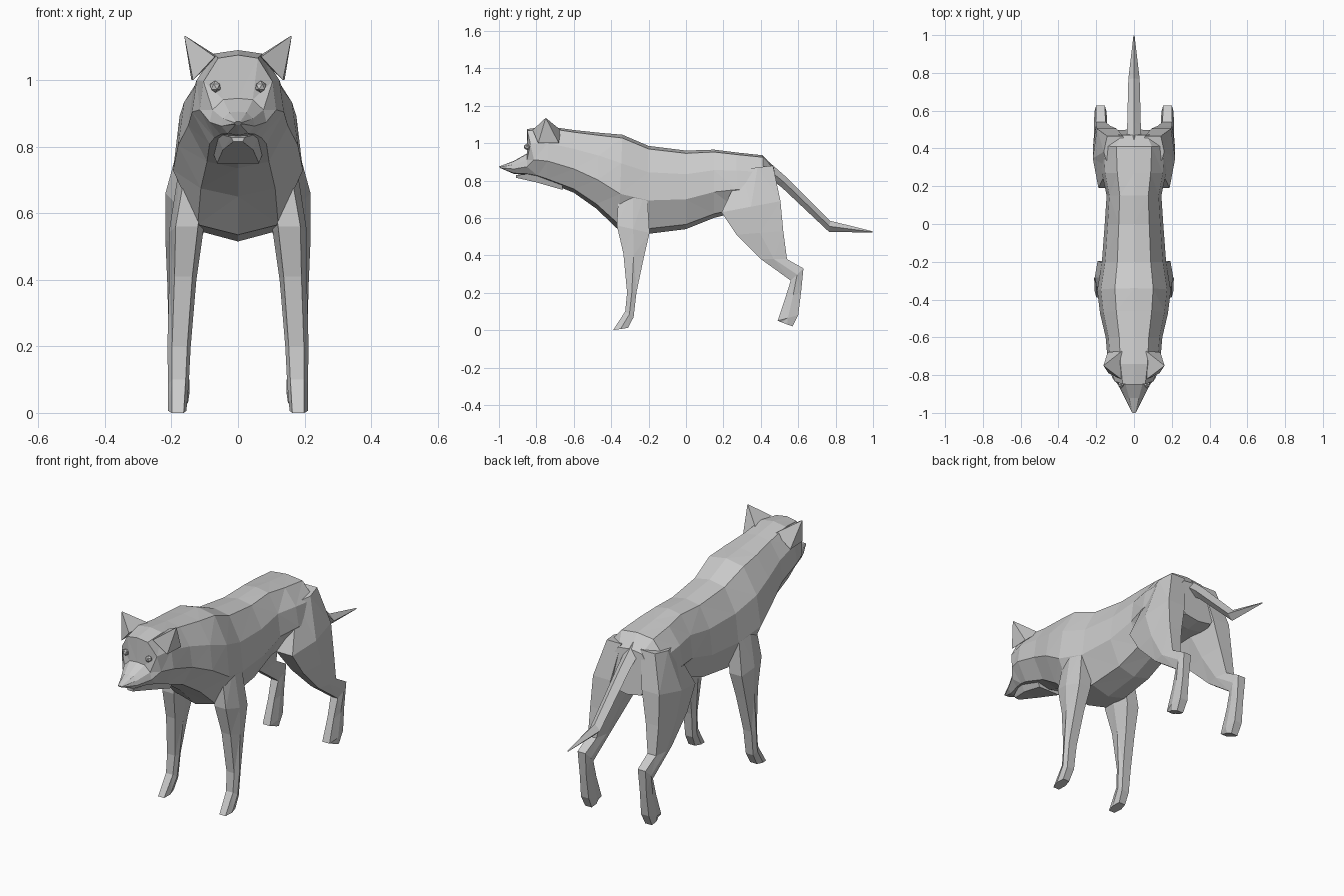
import bpy, bmesh
from mathutils import Vector

if "Cube" in bpy.data.objects:
    bpy.data.objects.remove(bpy.data.objects["Cube"])


def loft(name, rings):
    """Skin a list of equal-length point rings, cap both ends, keep flat triangles."""
    bm = bmesh.new()
    loops = [[bm.verts.new(p) for p in ring] for ring in rings]
    n = len(loops[0])
    for a, b in zip(loops, loops[1:]):
        for i in range(n):
            j = (i + 1) % n
            bm.faces.new((a[i], a[j], b[j], b[i]))
    bm.faces.new(loops[0])
    bm.faces.new(loops[-1])
    bmesh.ops.recalc_face_normals(bm, faces=bm.faces)
    bmesh.ops.triangulate(bm, faces=bm.faces)
    bmesh.ops.recalc_face_normals(bm, faces=bm.faces)
    me = bpy.data.meshes.new(name)
    bm.to_mesh(me)
    bm.free()
    ob = bpy.data.objects.new(name, me)
    bpy.context.collection.objects.link(ob)
    return ob


def mirrored(ob):
    ob.modifiers.new("Mirror", 'MIRROR').use_mirror_merge = False
    return ob


def body_ring(y_top, y_bot, w, top, bot):
    half = [(0, 1), (.52, .965), (.9, .7), (1, .38), (.62, .06), (0, 0)]
    full = half + [(-x, f) for x, f in half[-2:0:-1]]
    return [(x * w, y_bot + (y_top - y_bot) * f, bot + (top - bot) * f) for x, f in full]


def leg_ring(yf, zf, yb, zb, xi, xo):
    d, ym, zm = xo - xi, (yf + yb) / 2, (zf + zb) / 2
    return [(xi + .15 * d, yf, zf), (xo - .2 * d, yf, zf), (xo, ym, zm),
            (xo - .15 * d, yb, zb), (xi + .15 * d, yb, zb), (xi, ym, zm)]


# head, neck and torso: top y, bottom y, half width, top z, bottom z
loft("body", [body_ring(*r) for r in [
    (-1.00, -.99, .012, .875, .865),
    (-.92, -.92, .05, .905, .835),
    (-.85, -.85, .085, .945, .83),
    (-.85, -.79, .115, 1.075, .81),
    (-.74, -.74, .138, 1.09, .79),
    (-.60, -.60, .15, 1.07, .735),
    (-.46, -.48, .18, 1.055, .65),
    (-.34, -.36, .195, 1.045, .535),
    (-.20, -.20, .17, .985, .515),
    (0, 0, .155, .96, .54),
    (.15, .15, .145, .965, .60),
    (.27, .27, .17, .95, .63),
    (.41, .42, .18, .935, .63),
    (.47, .50, .13, .87, .64)]])

# lower jaw
loft("lower_jaw", [[(-w, y, t), (w, y, t), (w * .7, y, b), (-w * .7, y, b)]
                   for y, w, t, b in [(-.91, .02, .828, .815),
                                      (-.80, .065, .84, .79),
                                      (-.66, .09, .82, .75)]])

# ears
tip = Vector((.162, -.75, 1.135))
base = [Vector(p) for p in [(.07, -.82, 1.07), (.135, -.79, 1.0),
                            (.14, -.68, 1.0), (.06, -.67, 1.07)]]
mirrored(loft("ears", [base, [tip + (p - tip) * .03 for p in base]]))

# eyes
bpy.ops.mesh.primitive_ico_sphere_add(subdivisions=1, radius=.018)
eye = bpy.context.object
eye.name = "eyes"
for v in eye.data.vertices:
    v.co += Vector((.068, -.85, .98))
mirrored(eye)

# legs: front y, z, back y, z, inner x, outer x
mirrored(loft("front_legs", [leg_ring(*r) for r in [
    (-.36, .74, -.21, .76, .08, .175),
    (-.37, .56, -.195, .52, .105, .208),
    (-.335, .41, -.225, .39, .125, .207),
    (-.315, .20, -.265, .20, .142, .212),
    (-.325, .10, -.28, .07, .148, .21),
    (-.39, .0, -.31, .012, .155, .21)]]))

mirrored(loft("hind_legs", [leg_ring(*r) for r in [
    (.30, .86, .465, .88, .04, .16),
    (.19, .63, .505, .69, .07, .218),
    (.27, .51, .52, .53, .11, .218),
    (.40, .38, .54, .38, .14, .212),
    (.56, .265, .628, .33, .145, .21),
    (.53, .17, .615, .20, .15, .205),
    (.49, .05, .60, .08, .145, .21),
    (.51, .042, .57, .02, .15, .205)]]))

# tail
loft("tail", [[(0, yt, zt), (w, (yt + yb) / 2, (zt + zb) / 2), (0, yb, zb),
               (-w, (yt + yb) / 2, (zt + zb) / 2)]
              for yt, zt, yb, zb, w in [(.42, .92, .46, .80, .04),
                                        (.54, .815, .51, .765, .036),
                                        (.77, .585, .765, .525, .03),
                                        (1.0, .528, .995, .522, .003)]])
